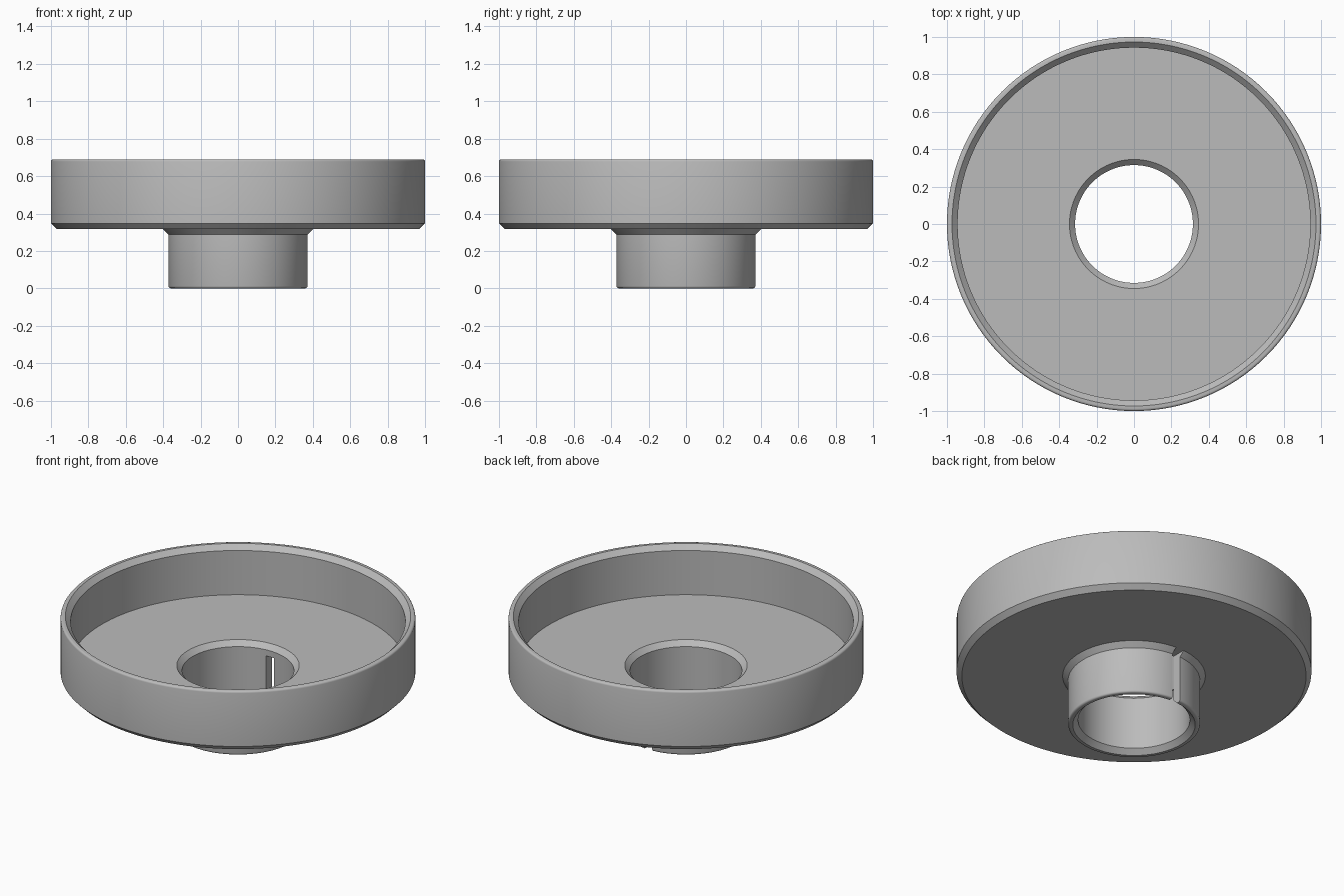
import bpy
import bmesh
import math
from mathutils import Matrix, Vector

cube = bpy.data.objects.get("Cube")
if cube:
    bpy.data.objects.remove(cube, do_unlink=True)

SEGMENTS = 128
BEVEL = 0.03      # straight chamfers
ROUND = 0.012     # small rounded corners
BORE, HUB, RIM, WALL = 0.315, 0.372, 1.0, 0.943
PLATE_Z, FLOOR_Z, TOP_Z = 0.317, 0.385, 0.69


def material(name, colour):
    mat = bpy.data.materials.new(name)
    mat.use_nodes = True
    mat.diffuse_color = colour
    mat.node_tree.nodes["Principled BSDF"].inputs["Base Color"].default_value = colour
    return mat


def rounded(x, z, start):
    """Quarter-circle corner whose arc centre is (x, z)."""
    return [(x + ROUND * math.cos(math.radians(start + a)),
             z + ROUND * math.sin(math.radians(start + a))) for a in (0, 30, 60, 90)]


def lathe(name, profile, mat):
    bm = bmesh.new()
    verts = [bm.verts.new((r, 0, z)) for r, z in profile]
    edges = [bm.edges.new((a, b)) for a, b in zip(verts, verts[1:] + verts[:1])]
    bmesh.ops.spin(bm, geom=verts + edges, axis=(0, 0, 1), cent=(0, 0, 0),
                   angle=math.tau, steps=SEGMENTS, use_duplicate=False)
    bmesh.ops.remove_doubles(bm, verts=bm.verts, dist=0.0001)
    bmesh.ops.recalc_face_normals(bm, faces=bm.faces)
    mesh = bpy.data.meshes.new(name)
    bm.to_mesh(mesh)
    bm.free()
    mesh.materials.append(mat)
    obj = bpy.data.objects.new(name, mesh)
    bpy.context.collection.objects.link(obj)
    return obj


def box(name, size, centre):
    bm = bmesh.new()
    bmesh.ops.create_cube(bm, size=1, matrix=Matrix.LocRotScale(
        Vector(centre), None, Vector(size)))
    mesh = bpy.data.meshes.new(name)
    bm.to_mesh(mesh)
    bm.free()
    obj = bpy.data.objects.new(name, mesh)
    bpy.context.collection.objects.link(obj)
    return obj


grey = material("grey metal", (0.5, 0.5, 0.5, 1))

# Flanged cup: hub, flare, plate, rim, recessed floor and bore
profile = [(BORE, BEVEL), (BORE + BEVEL, 0)]
profile += rounded(HUB - ROUND, ROUND, 270)
profile += [(HUB, PLATE_Z - BEVEL), (HUB + BEVEL, PLATE_Z),
            (RIM - BEVEL, PLATE_Z), (RIM, PLATE_Z + BEVEL)]
profile += rounded(RIM - ROUND, TOP_Z - ROUND, 0)
profile += [(WALL + BEVEL, TOP_Z), (WALL, TOP_Z - BEVEL), (WALL, FLOOR_Z),
            (BORE + BEVEL, FLOOR_Z), (BORE, FLOOR_Z - BEVEL)]
cup = lathe("flanged_cup", profile, grey)

# Keyway slot through the rear wall of the hub
cutter = box("slot_cutter", (0.055, 0.3, PLATE_Z + 0.1), (0, 0.35, (PLATE_Z - 0.1) / 2))
cutter.hide_render = True
cut = cup.modifiers.new("slot", "BOOLEAN")
cut.operation = "DIFFERENCE"
cut.solver = "EXACT"
cut.object = cutter
bpy.context.view_layer.objects.active = cup
bpy.ops.object.select_all(action="DESELECT")
cup.select_set(True)
bpy.ops.object.modifier_apply(modifier=cut.name)
bpy.data.objects.remove(cutter, do_unlink=True)
bpy.ops.object.shade_smooth_by_angle(angle=math.radians(35))
